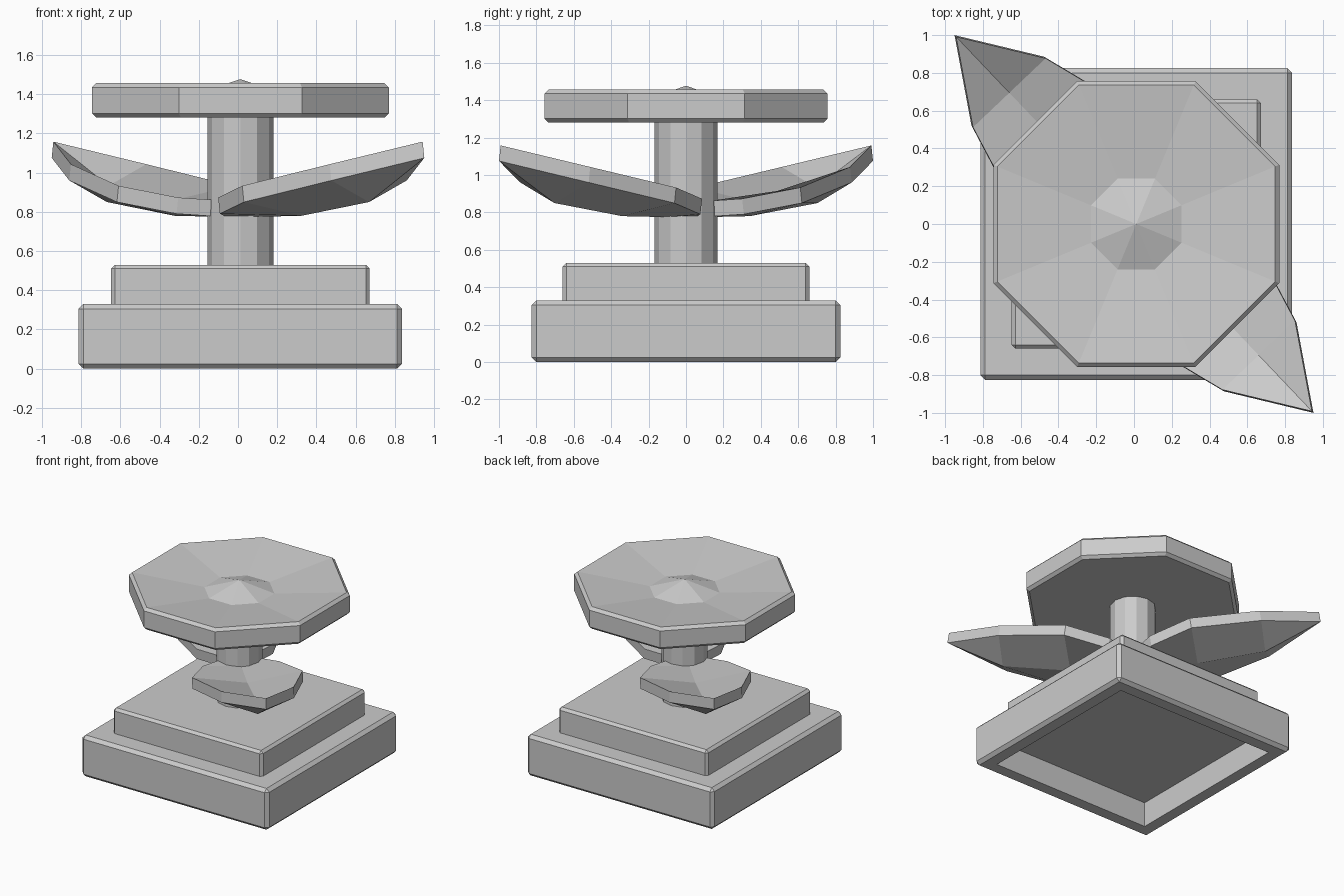
import bpy, bmesh
from math import cos, sin, pi
from mathutils import Vector

if "Cube" in bpy.data.objects:
    bpy.data.objects.remove(bpy.data.objects["Cube"])

CX = 0.012  # small sideways offset of the stand


def finish(name, bm):
    bmesh.ops.recalc_face_normals(bm, faces=bm.faces)
    mesh = bpy.data.meshes.new(name)
    bm.to_mesh(mesh)
    bm.free()
    obj = bpy.data.objects.new(name, mesh)
    bpy.context.collection.objects.link(obj)
    return obj


def block(name, half, z0, z1, bevel, recess=None):
    """Bevelled square slab, optionally hollowed from below (half size, depth)."""
    bm = bmesh.new()
    bmesh.ops.create_cube(bm, size=1)
    for v in bm.verts:
        v.co = (CX + v.co.x * 2 * half, v.co.y * 2 * half, z0 + (v.co.z + 0.5) * (z1 - z0))
    bmesh.ops.bevel(bm, geom=bm.edges[:], offset=bevel, segments=1, affect='EDGES')
    if recess:
        bm.normal_update()
        bottom = min(bm.faces, key=lambda f: f.calc_center_median().z)
        bmesh.ops.inset_individual(bm, faces=[bottom], thickness=half - bevel - recess[0])
        floor = bmesh.ops.extrude_discrete_faces(bm, faces=[bottom])['faces'][0]
        bmesh.ops.translate(bm, verts=floor.verts[:], vec=(0, 0, recess[1]))
    return finish(name, bm)


def lathe(name, profile, sides, phase):
    """Faceted turned shape from (radius, z) points, closed at both ends."""
    bm = bmesh.new()
    rings = [[bm.verts.new((CX + r * cos(phase + 2 * pi * i / sides),
                            r * sin(phase + 2 * pi * i / sides), z))
              for i in range(sides)] for r, z in profile]
    for a, b in zip(rings, rings[1:]):
        for i in range(sides):
            j = (i + 1) % sides
            bm.faces.new((a[i], a[j], b[j], b[i]))
    bmesh.ops.remove_doubles(bm, verts=bm.verts[:], dist=1e-4)
    return finish(name, bm)


def leaf(name, sign):
    """Cupped leaf: stations of (distance out, half width, edge z, midrib z)."""
    stations = [(0.02, 0.10, 0.775, 0.770), (0.16, 0.28, 0.79, 0.775),
                (0.47, 0.405, 0.85, 0.78), (0.97, 0.265, 0.96, 0.85),
                (1.379, 0.0, 1.075, 1.075)]
    out, side = Vector((0.689, -0.725, 0)) * sign, Vector((0.725, 0.689, 0)) * sign
    bm = bmesh.new()
    loops = []
    for u, w, ze, zm in stations:
        pts = [(-w, ze), (0, zm), (w, ze)]
        low = [bm.verts.new(out * u + side * v + Vector((0, 0, z))) for v, z in pts]
        top = [bm.verts.new(out * (u - 0.012) + side * v + Vector((0, 0, z + 0.083)))
               for v, z in pts]
        loops.append(low + top[::-1])
    for a, b in zip(loops, loops[1:]):
        for i in range(6):
            j = (i + 1) % 6
            bm.faces.new((a[i], a[j], b[j], b[i]))
    bm.faces.new(loops[0])
    bmesh.ops.remove_doubles(bm, verts=bm.verts[:], dist=1e-4)
    return finish(name, bm)


# Stepped square base, hollow underneath
block("base", 0.825, 0.0, 0.33, 0.025, recess=(0.67, 0.2))
block("upper_step", 0.66, 0.25, 0.53, 0.02)

# Twelve-sided stem
lathe("stem", [(0, 0.5), (0.168, 0.5), (0.168, 1.3), (0, 1.3)], 12, 0)

# Octagonal dish with a small raised point (profile given as flat-to-flat half widths)
dish = [(0, 1.28), (0.735, 1.28), (0.757, 1.302), (0.757, 1.435),
        (0.735, 1.457), (0.24, 1.395), (0, 1.477)]
lathe("octagonal_dish", [(r / cos(pi / 8), z) for r, z in dish], 8, pi / 8)

# Two opposite leaves
leaf("leaf_front_right", 1)
leaf("leaf_back_left", -1)
